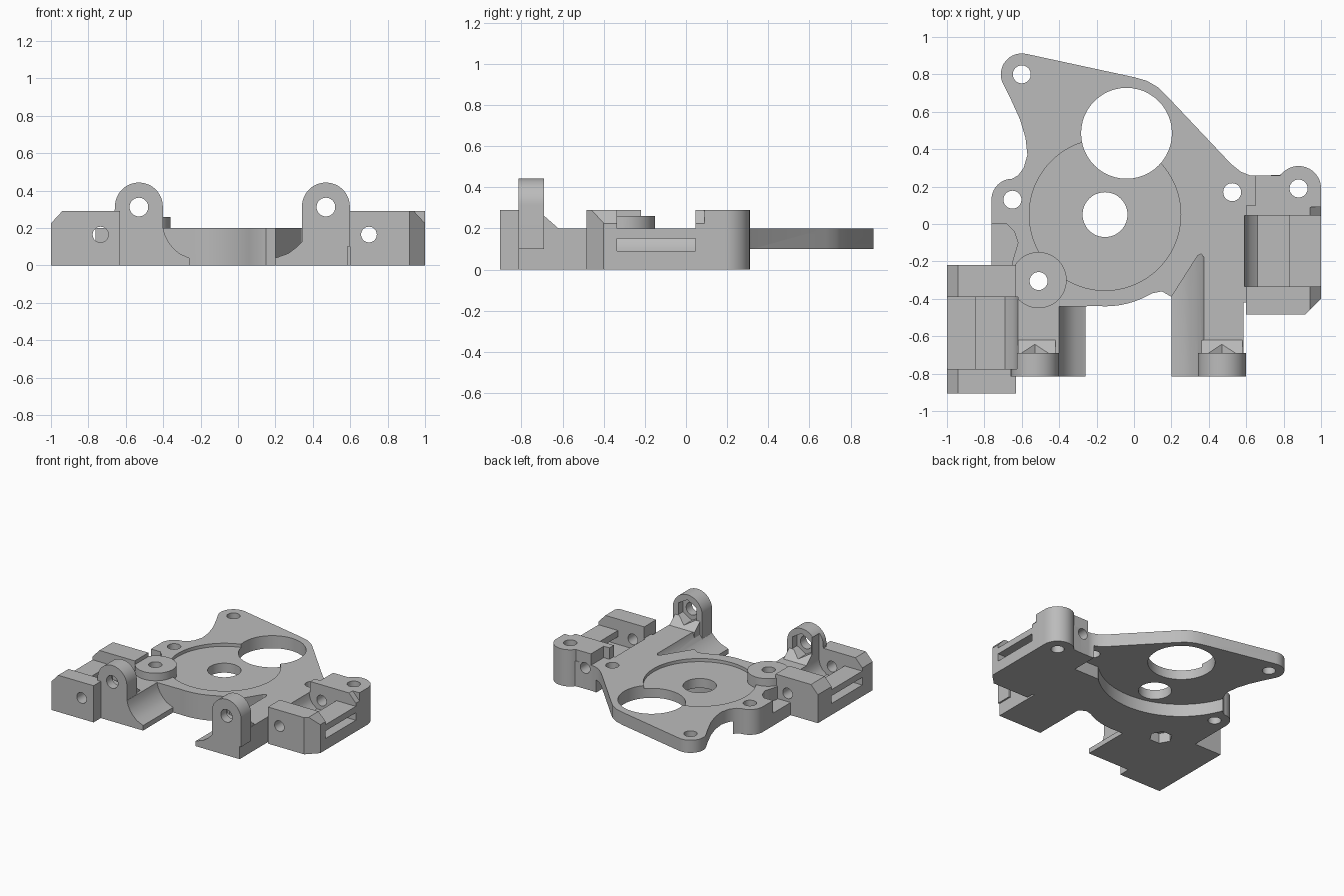
import bpy, bmesh, math

default = bpy.data.objects.get("Cube")
if default:
    bpy.data.objects.remove(default, do_unlink=True)

grey = bpy.data.materials.new("plain_grey")
grey.use_nodes = True
TONE = (0.5, 0.5, 0.5, 1)
grey.diffuse_color = TONE
grey.node_tree.nodes["Principled BSDF"].inputs["Base Color"].default_value = TONE


def prism(name, pts, lo, hi, axis="z"):
    """Extrude a closed 2D profile along an axis."""
    place = {"z": lambda a, b, t: (a, b, t),
             "y": lambda a, b, t: (a, t, b),
             "x": lambda a, b, t: (t, a, b)}[axis]
    bm = bmesh.new()
    low = [bm.verts.new(place(a, b, lo)) for a, b in pts]
    high = [bm.verts.new(place(a, b, hi)) for a, b in pts]
    bm.faces.new(low)
    bm.faces.new(high)
    n = len(pts)
    for i in range(n):
        j = (i + 1) % n
        bm.faces.new((low[i], low[j], high[j], high[i]))
    bmesh.ops.recalc_face_normals(bm, faces=bm.faces)
    mesh = bpy.data.meshes.new(name)
    bm.to_mesh(mesh)
    bm.free()
    ob = bpy.data.objects.new(name, mesh)
    bpy.context.collection.objects.link(ob)
    mesh.materials.append(grey)
    return ob


def arc(cx, cy, r, a0, a1, n=16):
    steps = [math.radians(a0 + (a1 - a0) * i / n) for i in range(n + 1)]
    return [(cx + r * math.cos(a), cy + r * math.sin(a)) for a in steps]


def rod(name, a, b, r, lo, hi, axis="z", sides=48):
    return prism(name, arc(a, b, r, 0, 360, sides)[:-1], lo, hi, axis)


def box(name, x0, x1, y0, y1, z0, z1):
    return prism(name, [(x0, y0), (x1, y0), (x1, y1), (x0, y1)], z0, z1)


def combine(body, tool, op):
    """Apply one boolean to the body and discard the tool."""
    mod = body.modifiers.new(op, "BOOLEAN")
    mod.operation, mod.object, mod.solver = op, tool, "EXACT"
    bpy.context.view_layer.update()
    graph = bpy.context.evaluated_depsgraph_get()
    mesh = bpy.data.meshes.new_from_object(body.evaluated_get(graph))
    body.modifiers.clear()
    body.data = mesh
    bpy.data.objects.remove(tool, do_unlink=True)


# Main plate outline, counterclockwise from the front left
DISC = (-0.155, 0.05)
outline = [(-0.63, -0.44), (-0.26, -0.44)]
outline += arc(*DISC, 0.49, 265, 296)
outline += [(0.1, -0.37), (0.15, -0.36), (0.2, -0.39), (0.34, -0.17),
            (0.36, -0.16), (0.375, -0.18), (0.375, -0.42), (0.62, -0.42),
            (0.62, 0.05), (0.8, 0.08)]
outline += arc(0.88, 0.19, 0.115, -30, 140)
outline += [(0.72, 0.26), (0.62, 0.26), (0.57, 0.28), (0.52, 0.32),
            (0.18, 0.68), (0.13, 0.73), (0.07, 0.765), (0.0, 0.785)]
outline += arc(-0.6, 0.8, 0.112, 78, 205)
outline += [(-0.66, 0.67), (-0.61, 0.56), (-0.58, 0.46), (-0.57, 0.37),
            (-0.59, 0.3), (-0.62, 0.26)]
outline += arc(-0.65, 0.13, 0.112, 90, 180)
outline += [(-0.762, 0), (-0.68, 0), (-0.64, -0.04), (-0.62, -0.1), (-0.65, -0.2)]
body = prism("motor_mount_carriage", outline, 0, 0.2)

# Shallow round pocket, then the raised boss beside it
combine(body, rod("pocket", *DISC, 0.405, 0.175, 0.4, sides=96), "DIFFERENCE")
combine(body, rod("boss", -0.51, -0.3, 0.15, 0, 0.26), "UNION")
combine(body, box("low_strip", -0.762, -0.6, -0.3, 0.06, 0, 0.1), "UNION")

# Legs with a curved inner flank
flank = [(0.375, 0.2), (0.365, 0.165), (0.34, 0.125), (0.31, 0.095),
         (0.27, 0.065), (0.2, 0.04), (0.2, 0)]
right_leg = [(0.585, 0), (0.585, 0.2)] + flank
left_leg = [(-0.63, 0), (-0.63, 0.2)] + [(-x * 0.8 - 0.1, z) for x, z in flank]
combine(body, prism("right_leg", right_leg, -0.815, -0.15, "y"), "UNION")
combine(body, prism("left_leg", left_leg, -0.815, -0.43, "y"), "UNION")

# Upright lugs, each with a sloped web behind it
for c in (-0.53, 0.47):
    shape = [(c - 0.128, 0.1), (c + 0.128, 0.1)] + arc(c, 0.315, 0.128, 0, 180, 24)
    combine(body, prism("lug", shape, -0.815, -0.69, "y"), "UNION")
    web = [(-0.7, 0.1), (-0.62, 0.1), (-0.62, 0.2), (-0.7, 0.27)]
    combine(body, prism("web", web, c - 0.11, c + 0.11, "x"), "UNION")
combine(body, box("lug_foot", -0.66, -0.5, -0.815, -0.69, 0, 0.3), "UNION")

# Side blocks with a channel, an outer bar and a slot under the bar
sides = [(1, 0.6, 0.83, -0.483, 0.1, -0.335, 0.045),
         (-1, 0.63, 0.845, -0.905, -0.22, -0.775, -0.39)]
for s, inner, bar, y0, y1, c0, c1 in sides:
    shape = [(inner, 0), (1, 0), (1, 0.225), (0.94, 0.29), (inner, 0.29)]
    combine(body, prism("block", [(s * x, z) for x, z in shape], y0, y1, "y"), "UNION")
combine(body, box("back_block", 0.65, 1, 0.09, 0.19, 0, 0.29), "UNION")
combine(body, box("back_web", 0.65, 0.88, 0.15, 0.26, 0, 0.29), "UNION")
combine(body, rod("back_boss", 0.88, 0.19, 0.12, 0, 0.29), "UNION")
for s, inner, bar, y0, y1, c0, c1 in sides:
    i = inner - 0.01
    trough = [(i, 0.4), (i, 0.2), (i + 0.01, 0.155), (i + 0.03, 0.12),
              (i + 0.07, 0.09), (bar, 0.09), (bar, 0.2), (1.1, 0.2), (1.1, 0.4)]
    combine(body, prism("trough", [(s * x, z) for x, z in trough], c0, c1, "y"), "DIFFERENCE")
    slot = sorted((s * 1.1, s * (bar - 0.03)))
    combine(body, box("slot", *slot, c0, c1, 0.09, 0.15), "DIFFERENCE")
corner = [(0.91, -0.49), (1.01, -0.49), (1.01, -0.39)]
combine(body, prism("corner_cut", corner, -0.1, 0.5), "DIFFERENCE")

# Underside recess for the motor
combine(body, rod("motor_recess", -0.04, 0.48, 0.6, -0.1, 0.1, sides=96), "DIFFERENCE")
combine(body, box("rear_recess", -1, 0.6, 0.3, 1.1, -0.1, 0.1), "DIFFERENCE")
combine(body, box("ear_recess", 0.38, 0.6, 0.05, 0.5, -0.1, 0.1), "DIFFERENCE")

# Vertical holes
for x, y, r in [(-0.6, 0.8, 0.048), (-0.65, 0.13, 0.048), (0.525, 0.17, 0.048),
                (0.88, 0.19, 0.048), (-0.51, -0.305, 0.048),
                (*DISC, 0.12), (-0.04, 0.485, 0.243)]:
    combine(body, rod("hole", x, y, r, -0.2, 0.6), "DIFFERENCE")
combine(body, rod("nut_seat", -0.51, -0.305, 0.085, -0.1, 0.08, sides=6), "DIFFERENCE")

# Axle holes and lug holes with hexagonal nut seats
combine(body, rod("right_axle", 0.7, 0.165, 0.042, -0.6, 0.5, "y"), "DIFFERENCE")
combine(body, rod("left_axle", -0.735, 0.165, 0.042, -1, -0.18, "y"), "DIFFERENCE")
for c in (-0.53, 0.47):
    combine(body, rod("lug_hole", c, 0.312, 0.05, -1, -0.5, "y"), "DIFFERENCE")
    seat = arc(c, 0.312, 0.092, 30, 330, 5)
    combine(body, prism("lug_seat", seat, -0.745, -0.5, "y"), "DIFFERENCE")

# Smooth curved walls while keeping edges crisp
bpy.ops.object.select_all(action="DESELECT")
body.select_set(True)
bpy.context.view_layer.objects.active = body
bpy.ops.object.shade_smooth_by_angle(angle=math.radians(25))
